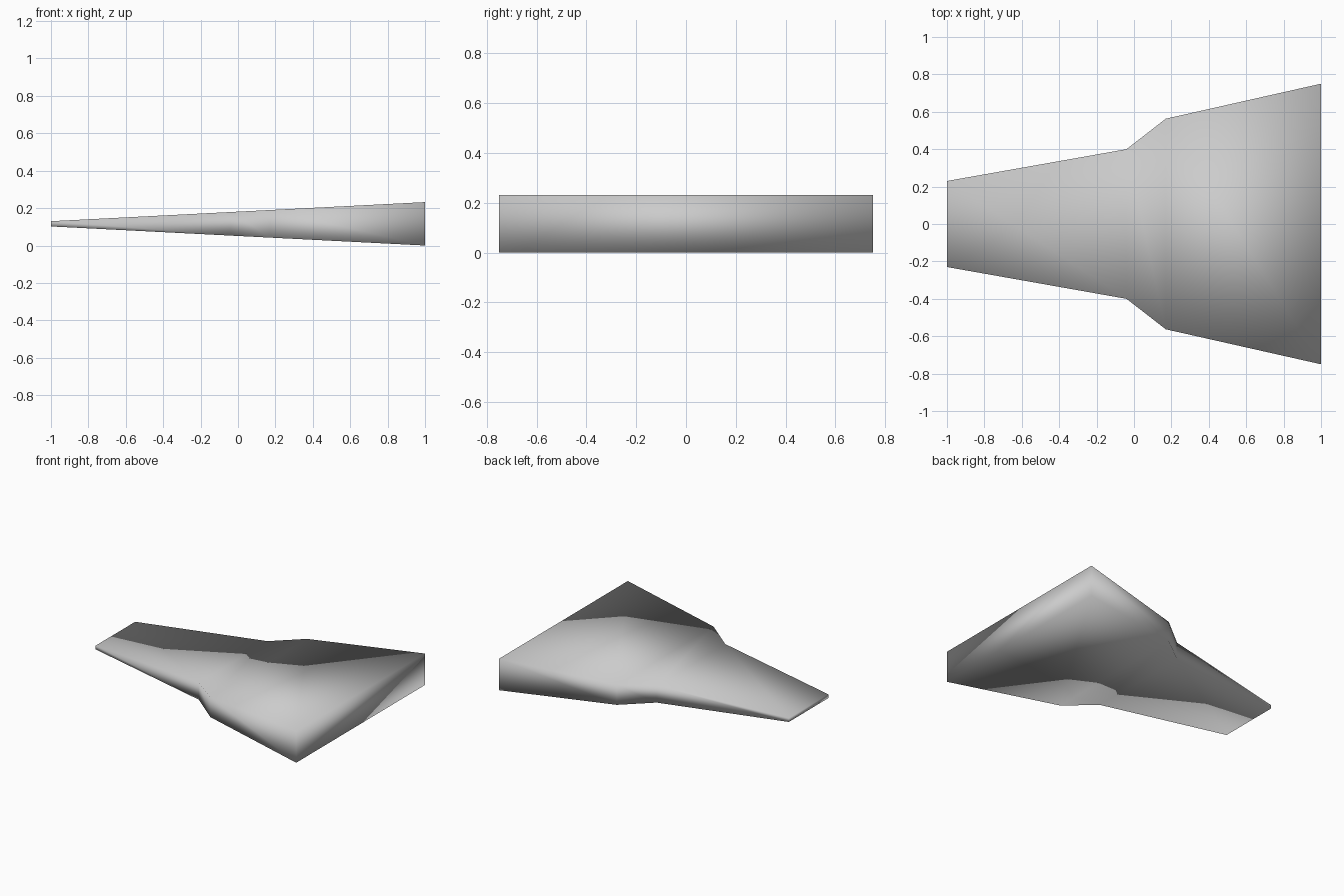
import bpy, bmesh

cube = bpy.data.objects.get("Cube")
if cube:
    bpy.data.objects.remove(cube, do_unlink=True)

# Plain grey skin
grey = bpy.data.materials.new("light_grey")
grey.use_nodes = True
colour = (0.6, 0.6, 0.6, 1)
grey.diffuse_color = colour
grey.node_tree.nodes["Principled BSDF"].inputs["Base Color"].default_value = colour

# Stations along the wing: x position and half width
STATIONS = [(-1, 0.23), (-0.04, 0.4), (0.17, 0.563), (1, 0.75)]
MID_HEIGHT = 0.116


def half_thickness(x):
    """Thickness grows evenly from the tip to the root."""
    return 0.065 + 0.051 * x


# Wing: rectangular sections joined into one tapered, closed body
bm = bmesh.new()
sections = []
for x, w in STATIONS:
    t = half_thickness(x)
    corners = [(-w, -t), (w, -t), (w, t), (-w, t)]
    sections.append([bm.verts.new((x, y, MID_HEIGHT + z)) for y, z in corners])

for a, b in zip(sections, sections[1:]):
    for i in range(4):
        j = (i + 1) % 4
        bm.faces.new((a[i], a[j], b[j], b[i]))
bm.faces.new(sections[0])   # tip cap
bm.faces.new(sections[-1])  # root cap

bmesh.ops.recalc_face_normals(bm, faces=bm.faces)
for face in bm.faces:
    face.smooth = True

mesh = bpy.data.meshes.new("wing")
bm.to_mesh(mesh)
bm.free()
mesh.materials.append(grey)
wing = bpy.data.objects.new("wing", mesh)
bpy.context.collection.objects.link(wing)
